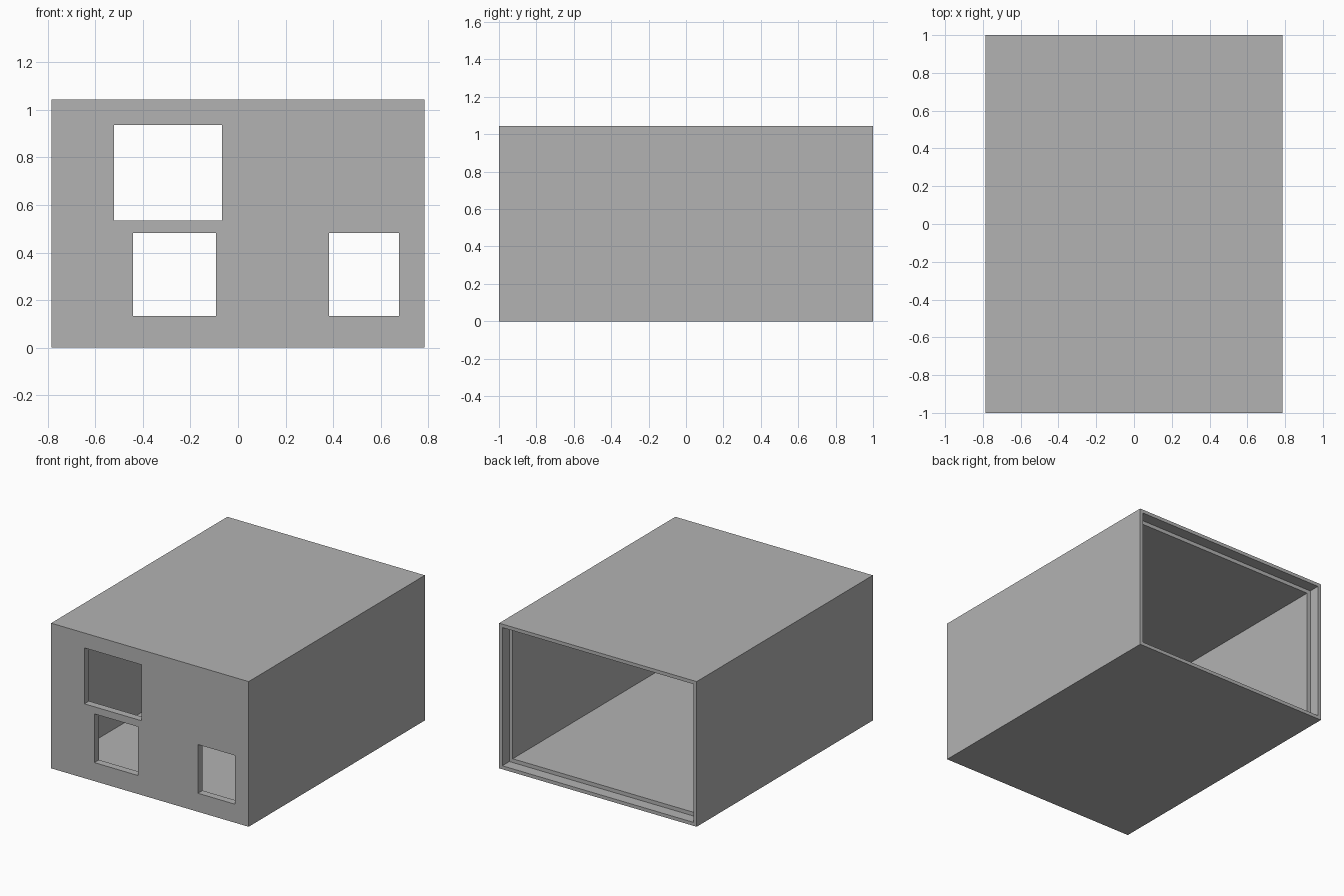
import bpy

if "Cube" in bpy.data.objects:
    bpy.data.objects.remove(bpy.data.objects["Cube"], do_unlink=True)

HALF_W, HALF_D, HEIGHT = 0.785, 1.0, 1.043
WALL, LIP, REBATE = 0.052, 0.025, 0.08

grey = bpy.data.materials.new("plain grey")
grey.use_nodes = True
colour = (0.45, 0.45, 0.45, 1)
grey.diffuse_color = colour
grey.node_tree.nodes["Principled BSDF"].inputs["Base Color"].default_value = colour


def box(name, x, y, z):
    """Box spanning the given (low, high) ranges."""
    spans = (x, y, z)
    bpy.ops.mesh.primitive_cube_add(size=1, location=[(a + b) / 2 for a, b in spans])
    ob = bpy.context.object
    ob.name = name
    ob.scale = [b - a for a, b in spans]
    bpy.ops.object.transform_apply(location=True, rotation=False, scale=True)
    ob.data.materials.append(grey)
    return ob


def cut(body, cutter):
    """Subtract the cutter from the body and discard it."""
    cutter.hide_render = True
    mod = body.modifiers.new("cut", "BOOLEAN")
    mod.operation = "DIFFERENCE"
    mod.solver = "EXACT"
    mod.object = cutter
    bpy.context.view_layer.objects.active = body
    bpy.ops.object.modifier_apply(modifier=mod.name)
    bpy.data.objects.remove(cutter, do_unlink=True)


def inset(t):
    """Cross-section ranges inset from the outer shell."""
    return (t - HALF_W, HALF_W - t), (t, HEIGHT - t)


# Outer shell
shell = box("housing_shell", (-HALF_W, HALF_W), (-HALF_D, HALF_D), (0, HEIGHT))

# Hollow interior, open at the back
x, z = inset(WALL)
cut(shell, box("cavity_cutter", x, (WALL - HALF_D, HALF_D + 0.1), z))

# Stepped rebate around the back opening
x, z = inset(LIP)
cut(shell, box("rebate_cutter", x, (HALF_D - REBATE, HALF_D + 0.2), z))

# Front panel openings
openings = {
    "upper_opening": ((-0.521, -0.067), (0.534, 0.936)),
    "lower_opening": ((-0.441, -0.093), (0.133, 0.483)),
    "side_opening": ((0.382, 0.677), (0.133, 0.483)),
}
for name, (x, z) in openings.items():
    cut(shell, box(name, x, (-HALF_D - 0.1, -HALF_D + 0.2), z))
